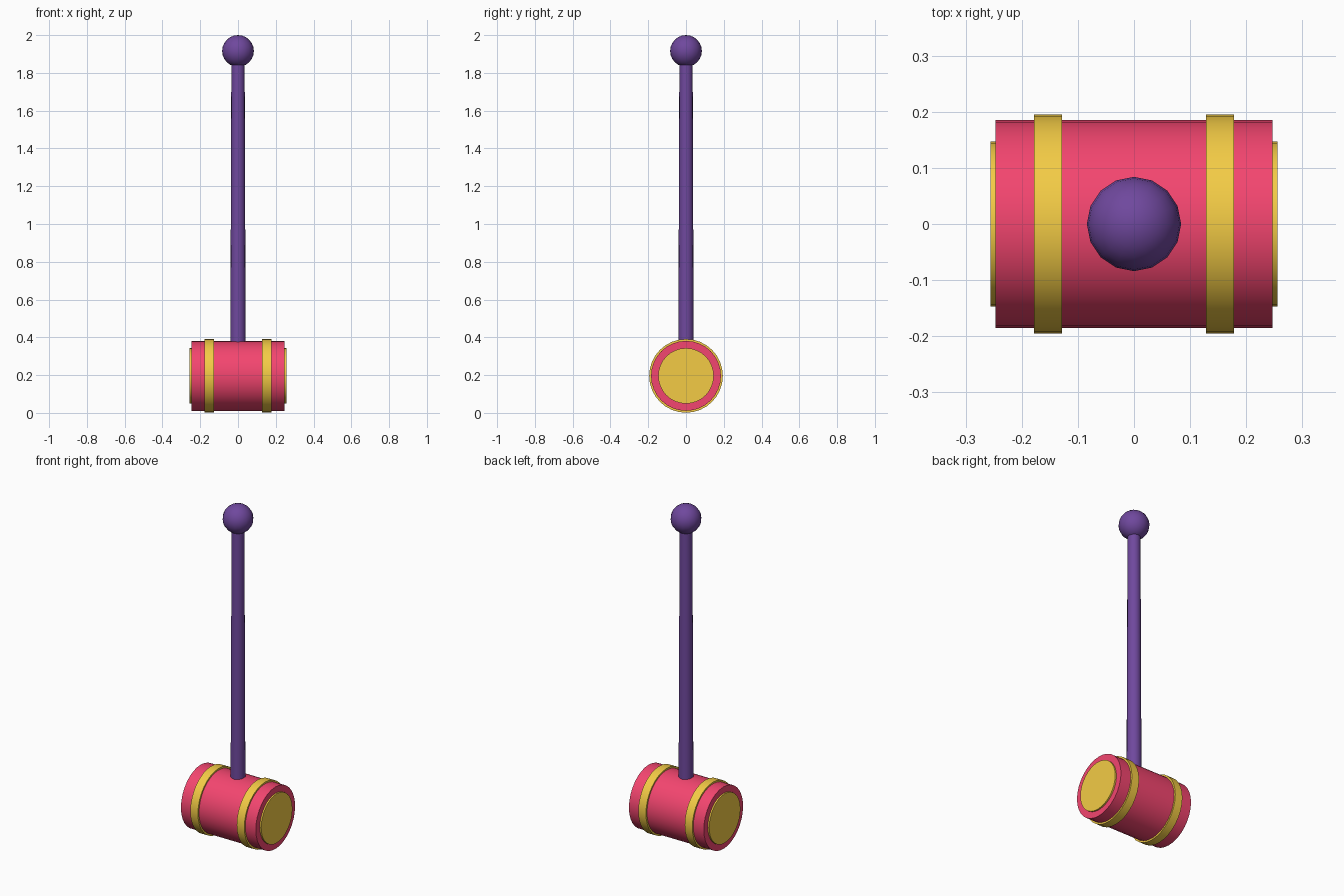
import bpy, math

if "Cube" in bpy.data.objects:
    bpy.data.objects.remove(bpy.data.objects["Cube"])

HEAD_Z = 0.196


def material(name, rgb):
    m = bpy.data.materials.new(name)
    m.diffuse_color = (*rgb, 1)
    m.use_nodes = True
    m.node_tree.nodes["Principled BSDF"].inputs["Base Color"].default_value = m.diffuse_color
    return m


RED = material("red", (0.90, 0.06, 0.16))
GOLD = material("gold", (0.90, 0.60, 0.06))
PURPLE = material("purple", (0.16, 0.065, 0.34))


def finish(name, mat):
    ob = bpy.context.object
    ob.name = name
    ob.data.materials.append(mat)
    bpy.ops.object.shade_smooth_by_angle(angle=math.radians(40))
    return ob


def drum(name, mat, x0, x1, r):
    """Cylinder lying along x, at the height of the mallet head."""
    bpy.ops.mesh.primitive_cylinder_add(
        vertices=32, radius=r, depth=x1 - x0,
        location=((x0 + x1) / 2, 0, HEAD_Z), rotation=(0, math.pi / 2, 0))
    return finish(name, mat)


# Mallet head
drum("head", RED, -0.247, 0.247, 0.185)

# Raised bands and striking face discs on both ends
for side, s in (("left", -1), ("right", 1)):
    drum(side + "_band", GOLD, *sorted((s * 0.128, s * 0.178)), 0.195)
    drum(side + "_face", GOLD, *sorted((s * 0.237, s * 0.256)), 0.147)

# Slightly tapered handle, sunk into the head and the knob
z0, z1 = 0.25, 1.90
bpy.ops.mesh.primitive_cone_add(vertices=16, radius1=0.041, radius2=0.035,
                                depth=z1 - z0, location=(0, 0, (z0 + z1) / 2))
finish("handle", PURPLE)

# Round knob on the handle end
bpy.ops.mesh.primitive_uv_sphere_add(segments=16, ring_count=12, radius=0.084,
                                     location=(0, 0, 1.916))
finish("knob", PURPLE)
